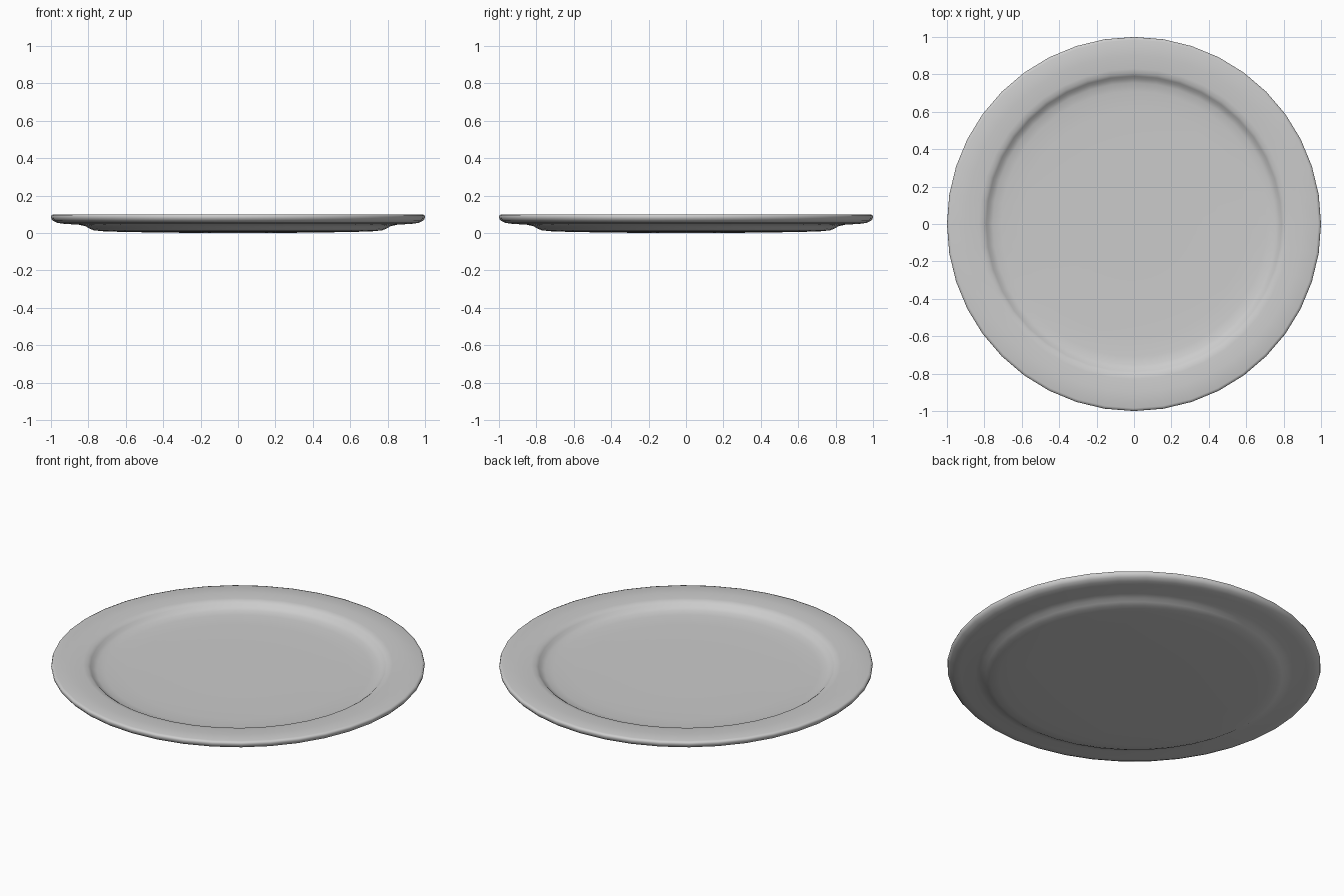
import bpy, bmesh, math

if "Cube" in bpy.data.objects:
    bpy.data.objects.remove(bpy.data.objects["Cube"])

SIDES = 40

# Cross-section (radius, height) from the underside centre, round the rim, to the well centre
PROFILE = [
    (0.0, 0.0), (0.3, 0.001), (0.6, 0.005), (0.72, 0.009), (0.77, 0.014),
    (0.795, 0.024), (0.815, 0.036), (0.85, 0.044), (0.93, 0.049),
    (0.965, 0.054), (0.988, 0.064), (0.998, 0.076), (1.0, 0.088),
    (0.997, 0.096), (0.985, 0.1), (0.9, 0.099), (0.83, 0.097),
    (0.805, 0.093), (0.79, 0.083), (0.778, 0.071), (0.755, 0.061),
    (0.71, 0.055), (0.6, 0.051), (0.3, 0.05), (0.0, 0.05),
]


def lathe(name, profile, sides):
    bm = bmesh.new()
    verts = [bm.verts.new((r, 0, z)) for r, z in profile]
    edges = [bm.edges.new(pair) for pair in zip(verts, verts[1:])]
    bmesh.ops.spin(bm, geom=verts + edges, cent=(0, 0, 0), axis=(0, 0, 1),
                   angle=math.tau, steps=sides, use_duplicate=False)
    bmesh.ops.remove_doubles(bm, verts=bm.verts, dist=0.0003)
    bmesh.ops.recalc_face_normals(bm, faces=bm.faces)
    mesh = bpy.data.meshes.new(name)
    bm.to_mesh(mesh)
    bm.free()
    obj = bpy.data.objects.new(name, mesh)
    bpy.context.collection.objects.link(obj)
    return obj


# Plate
plate = lathe("plate", PROFILE, SIDES)
bpy.context.view_layer.objects.active = plate
plate.select_set(True)
bpy.ops.object.shade_smooth_by_angle(angle=math.radians(60))
